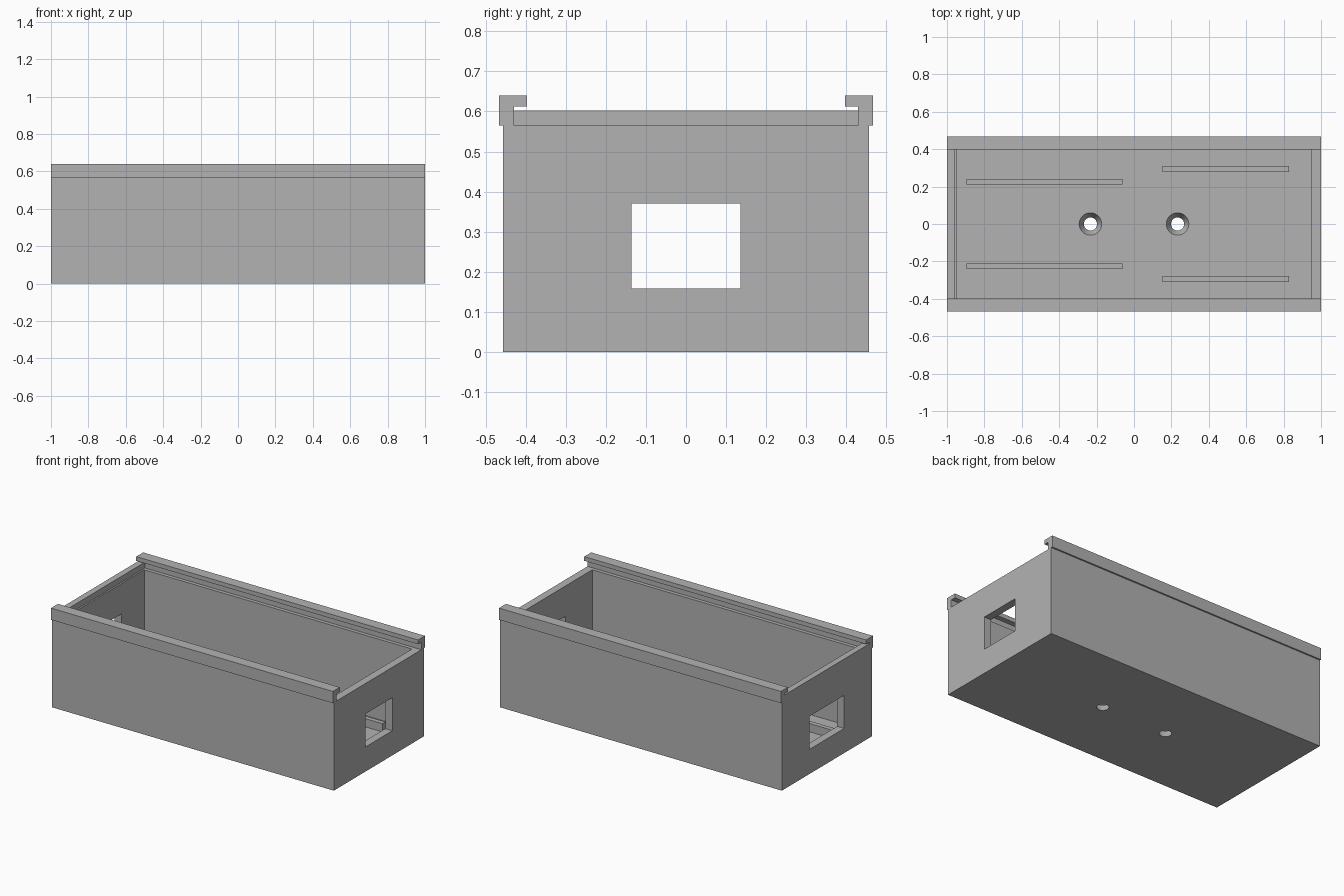
import bpy

old = bpy.data.objects.get("Cube")
if old:
    bpy.data.objects.remove(old, do_unlink=True)

grey = bpy.data.materials.new("plain_grey")
grey.use_nodes = True
colour = (0.448, 0.448, 0.448, 1)
grey.diffuse_color = colour
grey.node_tree.nodes["Principled BSDF"].inputs["Base Color"].default_value = colour

WALL_TOP = 0.565
HALF_Y = 0.457
FLOOR = 0.05
INNER_X, INNER_Y = 0.95, 0.407


def finish(obj, name):
    obj.name = name
    obj.data.materials.clear()
    obj.data.materials.append(grey)
    return obj


def box(name, x, y, z):
    """Box spanning the given (low, high) ranges."""
    spans = (x, y, z)
    bpy.ops.mesh.primitive_cube_add(size=1, location=[(a + b) / 2 for a, b in spans])
    obj = bpy.context.object
    obj.scale = [b - a for a, b in spans]
    bpy.ops.object.transform_apply(location=True, rotation=False, scale=True)
    return finish(obj, name)


def cut(target, cutter):
    cutter.hide_render = True
    mod = target.modifiers.new("cut", 'BOOLEAN')
    mod.operation = 'DIFFERENCE'
    mod.solver = 'EXACT'
    mod.object = cutter
    bpy.context.view_layer.objects.active = target
    bpy.ops.object.modifier_apply(modifier=mod.name)
    bpy.data.objects.remove(cutter, do_unlink=True)


def extrude_x(name, profile, x0, x1):
    """Solid with a (y, z) profile running along x."""
    n = len(profile)
    verts = [(x, y, z) for x in (x0, x1) for y, z in profile]
    faces = [tuple(range(n))[::-1], tuple(range(n, 2 * n))]
    faces += [(i, (i + 1) % n, (i + 1) % n + n, i + n) for i in range(n)]
    mesh = bpy.data.meshes.new(name)
    mesh.from_pydata(verts, [], faces)
    obj = bpy.data.objects.new(name, mesh)
    bpy.context.collection.objects.link(obj)
    return finish(obj, name)


# Open tray with a floor
tray = box("tray", (-1, 1), (-HALF_Y, HALF_Y), (0, WALL_TOP))
cut(tray, box("cavity", (-INNER_X, INNER_X), (-INNER_Y, INNER_Y), (FLOOR, 1)))

# Window in each end wall, the left-hand one wider
for x, half in ((1, 0.136), (-1, 0.175)):
    cut(tray, box("window", (x - 0.1, x + 0.1), (-half, half), (0.158, 0.37)))

# Countersunk screw holes in the floor
for x in (-0.233, 0.233):
    bpy.ops.mesh.primitive_cone_add(vertices=48, radius1=0.025, radius2=0.07,
                                    depth=0.09, location=(x, 0, 0.025))
    cut(tray, finish(bpy.context.object, "screw_hole"))

# Lid rails with inward lips, and floor ribs, mirrored front to back
rail = [(0.467, WALL_TOP), (0.467, 0.64), (0.397, 0.64),
        (0.397, 0.613), (0.43, 0.613), (0.43, WALL_TOP)]
ribs = (("long", -0.895, -0.062, 0.226), ("short", 0.153, 0.83, 0.294))
for side, s in (("front", -1), ("back", 1)):
    points = [(s * y, z) for y, z in rail]
    extrude_x(side + "_lid_rail", points if s > 0 else points[::-1], -1, 1)
    for label, x0, x1, y in ribs:
        box(f"{side}_{label}_rib", (x0, x1), (s * y - 0.015, s * y + 0.015),
            (FLOOR, 0.103))

# Raised stop at the closed end of the lid slot
box("lid_stop", (-1, -0.96), (-0.43, 0.43), (WALL_TOP, 0.603))

# Flat shading with consistent outward normals
for obj in bpy.context.collection.objects:
    if obj.type == 'MESH' and grey.name in obj.data.materials:
        bpy.context.view_layer.objects.active = obj
        bpy.ops.object.mode_set(mode='EDIT')
        bpy.ops.mesh.select_all(action='SELECT')
        bpy.ops.mesh.normals_make_consistent(inside=False)
        bpy.ops.object.mode_set(mode='OBJECT')
